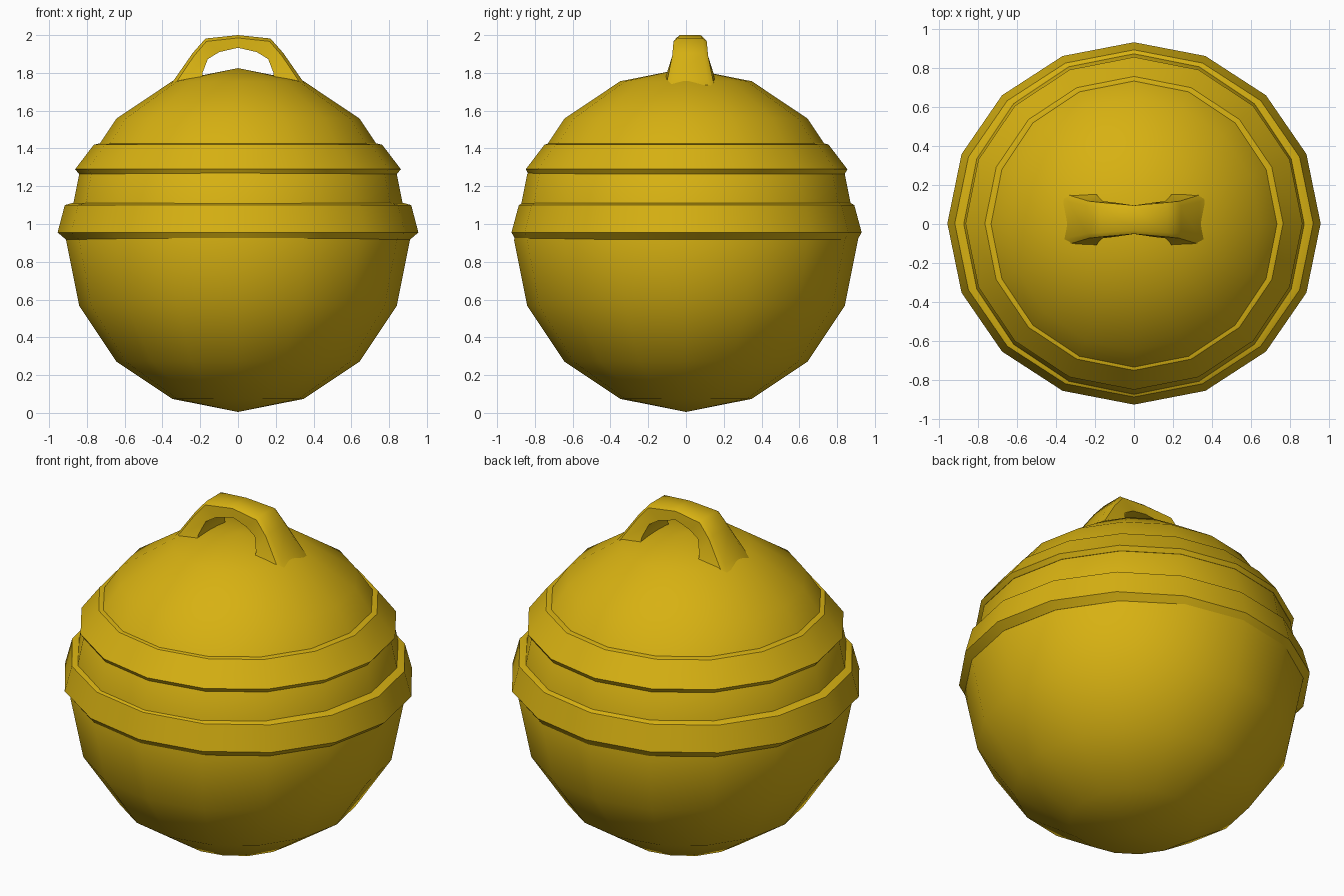
import bpy, math

if "Cube" in bpy.data.objects:
    bpy.data.objects.remove(bpy.data.objects["Cube"])

mat = bpy.data.materials.new("gold")
mat.diffuse_color = (0.68, 0.44, 0.006, 1)
mat.use_nodes = True
mat.node_tree.nodes["Principled BSDF"].inputs["Base Color"].default_value = mat.diffuse_color


def finish(ob, angle):
    ob.data.materials.append(mat)
    bpy.ops.object.select_all(action='DESELECT')
    ob.select_set(True)
    bpy.context.view_layer.objects.active = ob
    bpy.ops.object.mode_set(mode='EDIT')
    bpy.ops.mesh.select_all(action='SELECT')
    bpy.ops.mesh.normals_make_consistent(inside=False)
    bpy.ops.object.mode_set(mode='OBJECT')
    bpy.ops.object.shade_smooth_by_angle(angle=math.radians(angle))


def mesh_object(name, verts, faces, angle):
    me = bpy.data.meshes.new(name)
    me.from_pydata(verts, [], faces)
    ob = bpy.data.objects.new(name, me)
    bpy.context.collection.objects.link(ob)
    finish(ob, angle)


def band(name, profile, n=16):
    """Closed ring from (x radius, y radius, z) points."""
    m = len(profile)
    verts = [(rx * math.cos(i * math.tau / n), ry * math.sin(i * math.tau / n) + 0.003, z)
             for i in range(n) for rx, ry, z in profile]
    faces = [(i * m + j, (i + 1) % n * m + j, (i + 1) % n * m + (j + 1) % m, i * m + (j + 1) % m)
             for i in range(n) for j in range(m)]
    mesh_object(name, verts, faces, 28)


# Round body
bpy.ops.mesh.primitive_uv_sphere_add(segments=16, ring_count=8, radius=0.91, location=(0, 0, 0.915))
body = bpy.context.object
body.name = "body"
finish(body, 40)

# Two raised bands around the body
band("lower_band", [(0.86, 0.86, 0.92), (0.91, 0.905, 0.917), (0.955, 0.927, 0.955),
                    (0.917, 0.888, 1.10), (0.875, 0.868, 1.112), (0.83, 0.83, 1.11)])
band("upper_band", [(0.80, 0.80, 1.27), (0.842, 0.838, 1.265), (0.862, 0.851, 1.29),
                    (0.763, 0.752, 1.42), (0.73, 0.73, 1.427), (0.69, 0.69, 1.42)])

# Arched handle: outer x, outer z, inner x, inner z, half width
half = [(0.36, 1.735, 0.19, 1.76, 0.135), (0.335, 1.768, 0.188, 1.80, 0.123),
        (0.24, 1.905, 0.16, 1.873, 0.095), (0.172, 1.982, 0.10, 1.91, 0.088),
        (0, 2.0, 0, 1.933, 0.073)]
arch = half + [(-a, b, -c, d, w) for a, b, c, d, w in reversed(half[:-1])]
yc = 0.022
verts, faces = [], []
for ox, oz, ix, iz, w in arch:
    verts += [(ox, yc - w * 0.75, oz), (ox, yc + w * 0.75, oz),
              (ox * 0.97, yc + w, oz - 0.015), (ix, yc + w, iz),
              (ix, yc - w, iz), (ox * 0.97, yc - w, oz - 0.015)]
k = 6
for i in range(len(arch) - 1):
    for j in range(k):
        faces.append((i * k + j, i * k + (j + 1) % k, (i + 1) * k + (j + 1) % k, (i + 1) * k + j))
faces += [tuple(range(k)), tuple(range(len(verts) - k, len(verts)))]
mesh_object("handle", verts, faces, 40)
